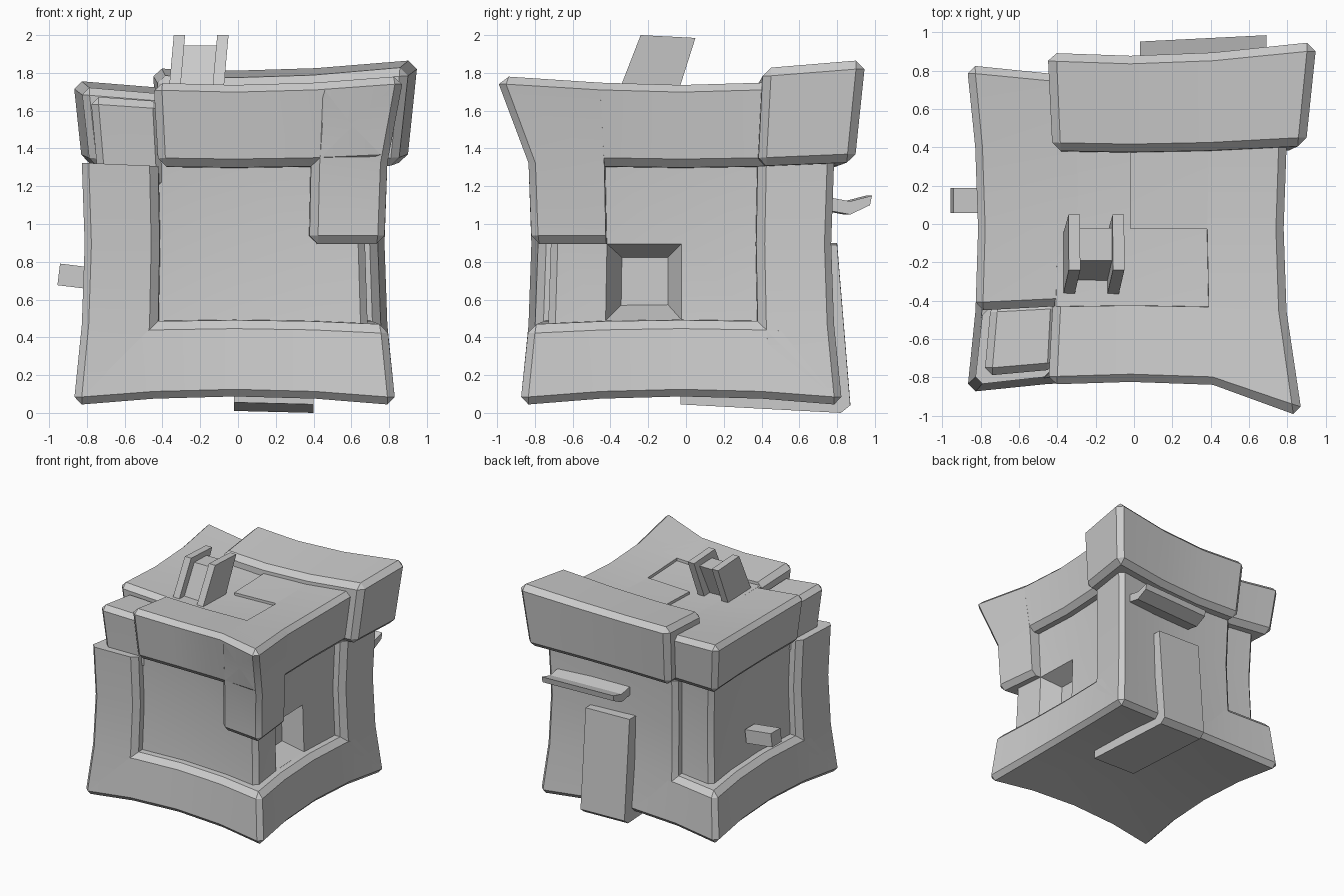
import bpy, bmesh
from math import radians
from mathutils import Vector, Matrix

if "Cube" in bpy.data.objects:
    bpy.data.objects.remove(bpy.data.objects["Cube"], do_unlink=True)

H = 0.86                               # half size of the block
G = H / 2                              # grid line inside each half
CENTRE = Vector((-0.018, -0.025, 0.895))
LOW, HIGH = H + 0.01, H + 0.035        # two levels of the top
parts = []

grey = bpy.data.materials.new("stone_grey")
grey.use_nodes = True
grey.diffuse_color = (0.6, 0.6, 0.6, 1)
grey.node_tree.nodes["Principled BSDF"].inputs["Base Color"].default_value = (0.6, 0.6, 0.6, 1)


def finish(name, bm):
    mesh = bpy.data.meshes.new(name)
    bm.to_mesh(mesh)
    bm.free()
    mesh.materials.append(grey)
    obj = bpy.data.objects.new(name, mesh)
    bpy.context.collection.objects.link(obj)
    parts.append(obj)
    return obj


def pinch(p):
    """Draw the middle of every side inward and flare one upper corner."""
    u, v, w = (min(1, abs(c) / H) ** 2 for c in p)
    q = Vector((p.x * (1 - 0.07 * (2 - v - w)),
                p.y * (1 - 0.07 * (2 - u - w)),
                p.z * (1 - 0.055 * (2 - u - v))))
    ramp = [max(0, min(1, (c - G) / G)) for c in (p.x, -p.y, p.z)]
    flare = ramp[0] * ramp[1] * ramp[2]
    return q + Vector((0.04, -0.13, 0)) * flare + CENTRE


def block(name, lo, hi, sharp=(), chamfer=0.045, edit=None):
    """Chamfered box, cut on the grid and pinched; sharp lists unchamfered sides."""
    bm = bmesh.new()
    bmesh.ops.create_cube(bm, size=2)
    for vert in bm.verts:
        vert.co = Vector([lo[i] if vert.co[i] < 0 else hi[i] for i in range(3)])
    bm.normal_update()
    keep = [Vector(s) for s in sharp]
    edges = [e for e in bm.edges
             if not any(f.normal.dot(s) > 0.9 for f in e.link_faces for s in keep)]
    bmesh.ops.bevel(bm, geom=edges, offset=chamfer, offset_type='OFFSET',
                    segments=1, profile=0.5, affect='EDGES')
    for axis in range(3):
        for cut in (-G, 0, G):
            co, no = Vector(), Vector()
            co[axis], no[axis] = cut, 1
            bmesh.ops.bisect_plane(bm, geom=bm.verts[:] + bm.edges[:] + bm.faces[:],
                                   dist=1e-4, plane_co=co, plane_no=no)
    bm.normal_update()
    if edit:
        edit(bm)
    for vert in bm.verts:
        vert.co = pinch(vert.co)
    return finish(name, bm)


def prism(name, profile, x0, x1, shear=None):
    """Side profile (y, z) extruded along x, then moved by an optional rule."""
    bm = bmesh.new()
    face = bm.faces.new([bm.verts.new((x0, y, z)) for y, z in profile])
    new = bmesh.ops.extrude_face_region(bm, geom=[face])["geom"]
    bmesh.ops.translate(bm, vec=(x1 - x0, 0, 0),
                        verts=[g for g in new if isinstance(g, bmesh.types.BMVert)])
    bmesh.ops.recalc_face_normals(bm, faces=bm.faces[:])
    if shear:
        for vert in bm.verts:
            vert.co += shear(vert.co)
    return finish(name, bm)


def square_hole(bm):
    """Sink one grid cell of the +x side as a tapered hole."""
    cell = [f for f in bm.faces if f.normal.x > 0.9
            and (f.calc_center_median().yz - Vector((-G / 2, -G / 2))).length < 0.06]
    bmesh.ops.inset_individual(bm, faces=cell, thickness=0.11, depth=-0.18)


UP, BACK, LEFT, FRONT = (0, 0, 1), (0, 1, 0), (-1, 0, 0), (0, -1, 0)

# Recessed core and lower shell
block("core", (-0.76, -0.76, -0.8), (0.76, 0.76, 0.78), edit=square_hole)
block("base", (-H, -H, -H), (H, H, -G))
block("front_corner_column", (-H, -H, -H), (-G, -G, G), sharp=[UP])
block("back_wall", (-G, G, -H), (H, H, G), sharp=[UP])

# Upper shell: low level, then the raised bands around it
block("upper_side_block", (-H, -G, G), (0, H, LOW))
block("upper_floor", (-0.42, -0.6, G + 0.1), (0.6, 0.6, LOW), chamfer=0.01)
block("upper_front_band", (-G, -H, G), (H, -G, HIGH), sharp=[BACK])
block("upper_side_band", (G, -H, G), (H, 0.6, HIGH), sharp=[LEFT, BACK])
block("upper_raised_patch", (0, 0, G), (H, 0.6, HIGH), sharp=[LEFT, FRONT, BACK])
block("corner_drop", (G, -H, 0), (H, -G, HIGH), sharp=[BACK])
block("small_corner_block", (-0.785, -0.79, 0.3), (-0.4, -0.4, 0.80))
block("back_slab", (-G, G, G), (0.965, 0.97, 0.97))

# Leaning handle on top
plate = [(-0.38, 1.64), (-0.06, 1.64), (0.05, 1.985), (-0.24, 2.0)]
middle = [(-0.31, 1.64), (-0.14, 1.64), (-0.02, 1.94), (-0.19, 1.945)]


def lean(p):
    return Vector((0.09 * (p.z - 2), 0, 0))


prism("handle_plate_outer", plate, -0.34, -0.28, lean)
prism("handle_plate_inner", plate, -0.11, -0.05, lean)
prism("handle_middle", middle, -0.29, -0.1, lean)

# Bent ledge on the back
prism("back_ledge",
      [(0.7, 1.08), (0.86, 1.05), (0.965, 1.1), (0.975, 1.15), (0.86, 1.12), (0.7, 1.15)],
      0.03, 0.69, lambda p: Vector((0, 0.05 * (p.x - 0.5), 0)))

# Plank folded under the lower back edge
prism("folded_plank",
      [(-0.03, 0.055), (0.82, 0.01), (0.87, 0.05), (0.8, 0.9), (0.7, 0.9),
       (0.74, 0.16), (-0.03, 0.15)],
      -0.02, 0.4, lambda p: Vector((0, 0, -0.025 * p.x)))

# Small peg on the -x side
bm = bmesh.new()
bmesh.ops.create_cube(bm, size=1)
bmesh.ops.transform(bm, verts=bm.verts[:],
                    matrix=Matrix.Translation((-0.825, 0.122, 0.718))
                    @ Matrix.Rotation(radians(7), 4, 'Y')
                    @ Matrix.Diagonal((0.25, 0.13, 0.115, 1)))
finish("side_peg", bm)

# Smooth the pinched sides, keep the chamfers crisp
bpy.ops.object.select_all(action='DESELECT')
for obj in parts:
    obj.select_set(True)
bpy.context.view_layer.objects.active = parts[0]
bpy.ops.object.shade_smooth_by_angle(angle=radians(25))
